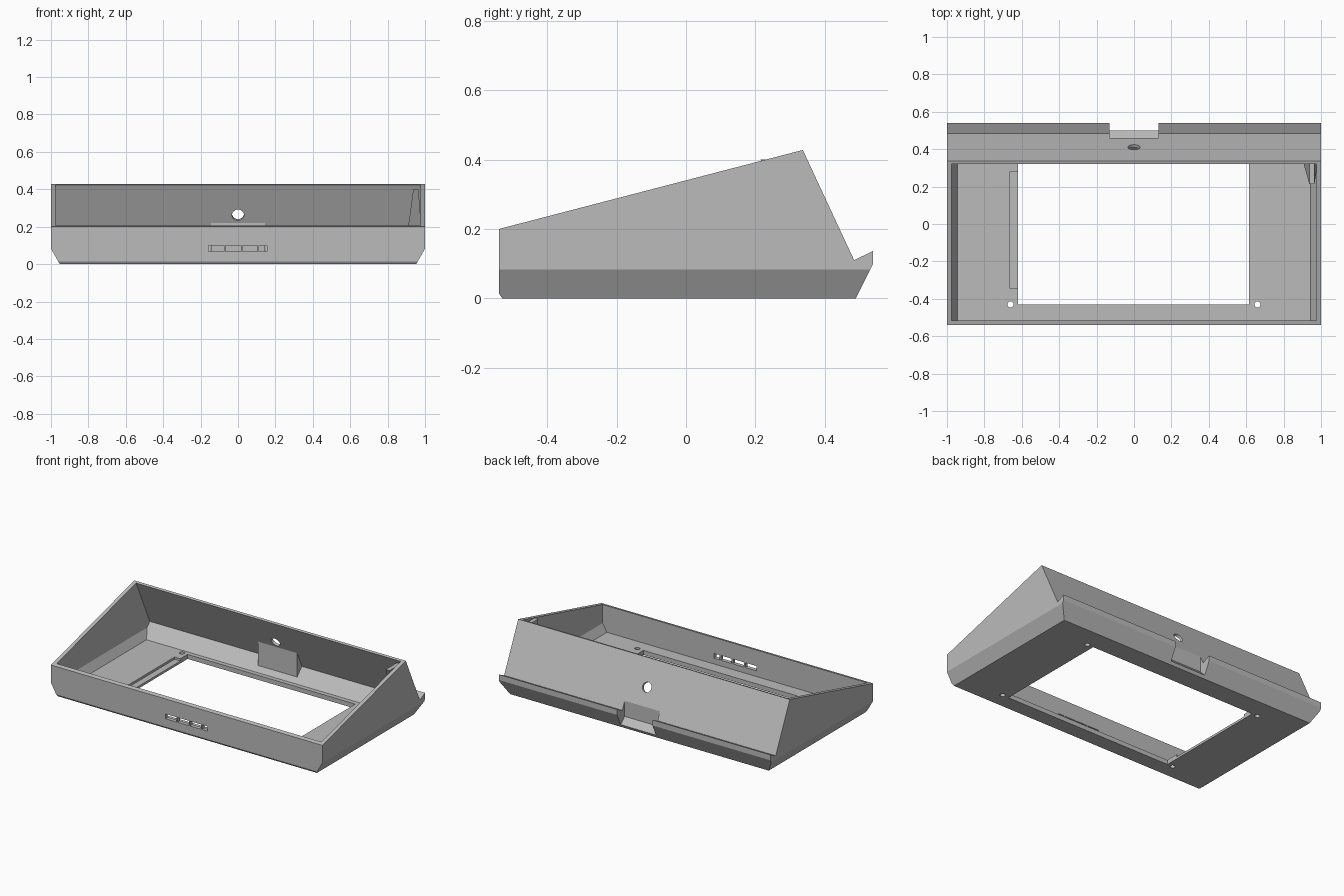
import bpy, bmesh
from mathutils import Vector, Matrix

cube = bpy.data.objects.get("Cube")
if cube:
    bpy.data.objects.remove(cube, do_unlink=True)

grey = bpy.data.materials.new("plain_grey")
grey.use_nodes = True
colour = (0.5, 0.5, 0.5, 1)
grey.diffuse_color = colour
grey.node_tree.nodes["Principled BSDF"].inputs["Base Color"].default_value = colour


def finish(name, bm):
    bmesh.ops.recalc_face_normals(bm, faces=bm.faces)
    mesh = bpy.data.meshes.new(name)
    bm.to_mesh(mesh)
    bm.free()
    mesh.materials.append(grey)
    obj = bpy.data.objects.new(name, mesh)
    bpy.context.collection.objects.link(obj)
    return obj


def prism(name, profile, x0, x1, bevel=None):
    """Extrude a (y, z) profile along x; bevel = (x low, z low, x high, z high) trims the lower sides."""
    bm = bmesh.new()
    face = bm.faces.new([bm.verts.new((x0, y, z)) for y, z in profile])
    out = bmesh.ops.extrude_face_region(bm, geom=[face])
    moved = [g for g in out["geom"] if isinstance(g, bmesh.types.BMVert)]
    bmesh.ops.translate(bm, verts=moved, vec=(x1 - x0, 0, 0))
    if bevel:
        xa, za, xb, zb = bevel
        for side in (-1, 1):
            cut = bmesh.ops.bisect_plane(
                bm, geom=bm.verts[:] + bm.edges[:] + bm.faces[:],
                plane_co=(side * xa, 0, za),
                plane_no=(side * (zb - za), 0, -(xb - xa)), clear_outer=True)
            edges = [g for g in cut["geom_cut"] if isinstance(g, bmesh.types.BMEdge)]
            bmesh.ops.contextual_create(bm, geom=edges)
    return finish(name, bm)


def box(name, x0, x1, y0, y1, z0, z1):
    return prism(name, [(y0, z0), (y1, z0), (y1, z1), (y0, z1)], x0, x1)


def cylinder(name, centre, axis, radius, depth):
    bm = bmesh.new()
    turn = Vector((0, 0, 1)).rotation_difference(Vector(axis)).to_matrix().to_4x4()
    bmesh.ops.create_cone(bm, cap_ends=True, segments=32, radius1=radius, radius2=radius,
                          depth=depth, matrix=Matrix.Translation(centre) @ turn)
    return finish(name, bm)


def combine(target, tool, operation="DIFFERENCE"):
    tool.hide_render = True
    mod = target.modifiers.new("combine", "BOOLEAN")
    mod.operation = operation
    mod.solver = "EXACT"
    mod.object = tool
    bpy.context.view_layer.objects.active = target
    bpy.ops.object.modifier_apply(modifier=mod.name)
    bpy.data.objects.remove(tool, do_unlink=True)


# Sloped outer shell with a raised rear lip
outer = [(-.54, .015), (-.53, 0), (.49, 0), (.54, .1), (.54, .137),
         (.485, .11), (.337, .428), (-.54, .2)]
shell = prism("sloped_housing", outer, -1, 1, (.953, 0, 1, .083))

# Open interior
inner = [(-.515, .03), (.385, .03), (.465, .113), (.238, .6), (-.515, .6)]
combine(shell, prism("cavity", inner, -.975, .975, (.943, .03, .975, .083)))

# Rear notch with a reinforcing block behind it
block = [(.415, .04), (.44, .04), (.475, .11), (.425, .22), (.415, .225)]
combine(shell, prism("notch_block", block, -.145, .145), "UNION")
notch = [(.46, .06), (.54, -.02), (.6, -.02), (.6, .3), (.46, .3)]
combine(shell, prism("notch_cut", notch, -.13, .13))

# Floor window and the shallow recess beside it
combine(shell, box("window_cut", -.62, .615, -.43, .355, -.1, .1))
combine(shell, box("recess_cut", -.663, -.6, -.345, .28, .015, .1))

# Four screw holes
for x in (-.66, .66):
    for y in (-.43, .355):
        combine(shell, cylinder("screw_hole", (x, y, 0), (0, 0, 1), .016, .2))

# Round cable hole square to the rear wall
combine(shell, cylinder("cable_hole", (0, .405, .267), (0, .318, .148), .032, .15))

# Row of front slots
for x0, x1 in ((-.157, -.076), (-.068, .016), (.024, .104), (.112, .155)):
    combine(shell, box("front_slot", x0, x1, -.6, -.48, .068, .1))

# Tapered clip in the rear left corner
bm = bmesh.new()
low = [bm.verts.new((x, y, .2)) for x, y in ((.91, .31), (.98, .31), (.98, .43), (.91, .43))]
high = [bm.verts.new((x, y, .4)) for x, y in ((.937, .215), (.965, .215), (.965, .335), (.937, .335))]
bm.faces.new(low)
bm.faces.new(high)
for i in range(4):
    j = (i + 1) % 4
    bm.faces.new((low[i], low[j], high[j], high[i]))
finish("corner_clip", bm)
